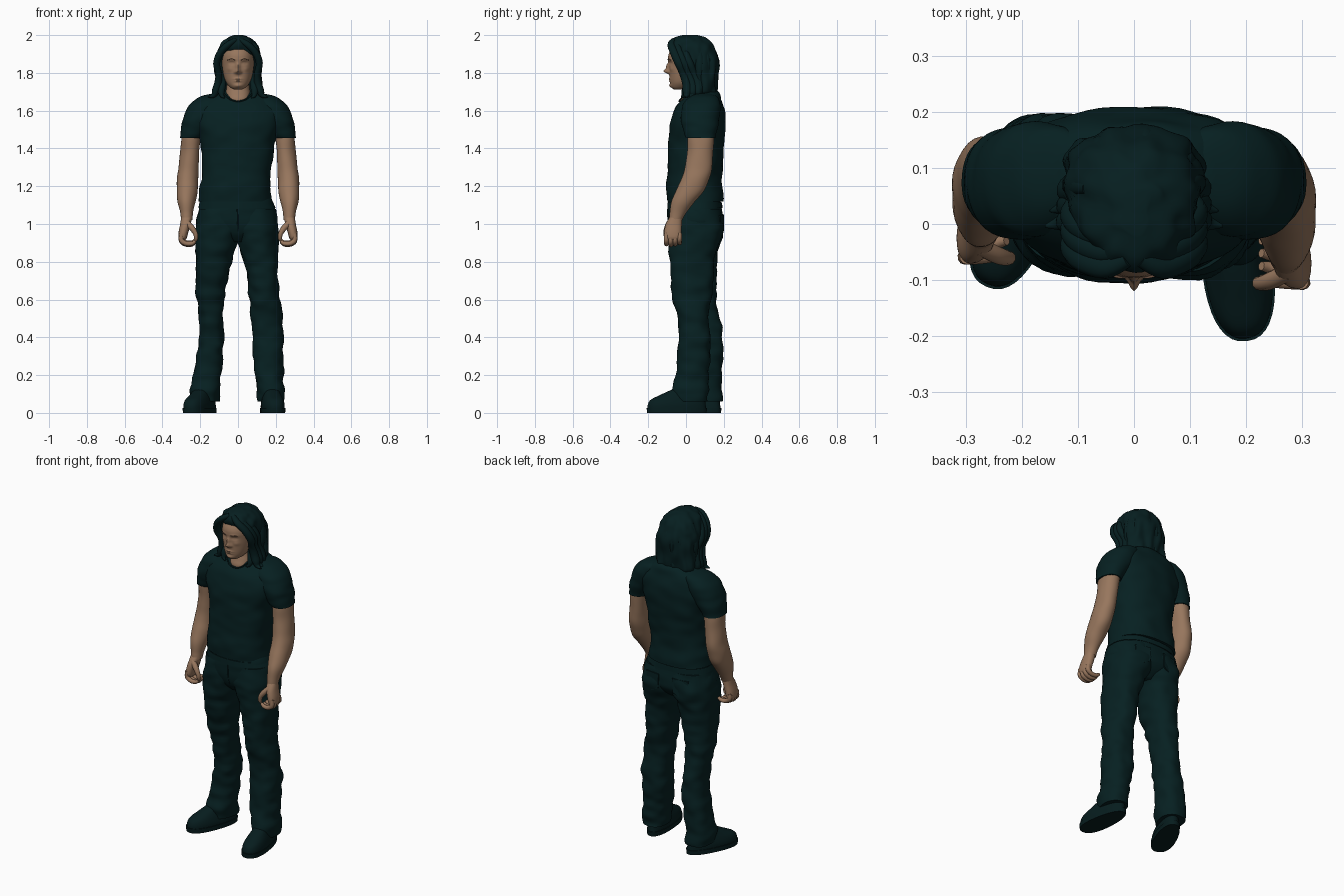
import bpy, bmesh, math
from mathutils import Vector, noise


def material(name, rgb):
    m = bpy.data.materials.new(name)
    m.diffuse_color = (*rgb, 1)
    return m


CLOTH = material("dark teal cloth", (0.002, 0.0145, 0.0155))
HAIR = material("dark teal hair", (0.002, 0.0135, 0.0145))
LEATHER = material("dark shoe leather", (0.002, 0.012, 0.013))
SKIN = material("skin", (0.31, 0.182, 0.11))
BROWN = material("brow brown", (0.17, 0.095, 0.06))


def spline(rows, sub):
    """Catmull-Rom interpolation through rows of numbers."""
    out = []
    for i in range(len(rows) - 1):
        a, b, c, d = (rows[max(i - 1, 0)], rows[i], rows[i + 1], rows[min(i + 2, len(rows) - 1)])
        for k in range(sub):
            t = k / sub
            out.append([0.5 * (2 * q + (r - p) * t + (2 * p - 5 * q + 4 * r - s) * t * t
                               + (3 * q - p - 3 * r + s) * t ** 3) for p, q, r, s in zip(a, b, c, d)])
    out.append(list(rows[-1]))
    return out


def skin_rings(name, rings, mat, angle=50):
    """Join rings of points into a closed smooth surface."""
    bm = bmesh.new()
    loops = [[bm.verts.new(p) for p in ring] for ring in rings]
    n = len(loops[0])
    for a, b in zip(loops, loops[1:]):
        for i in range(n):
            bm.faces.new((a[i], a[(i + 1) % n], b[(i + 1) % n], b[i]))
    bm.faces.new(loops[0])
    bm.faces.new(loops[-1])
    bmesh.ops.recalc_face_normals(bm, faces=bm.faces)
    me = bpy.data.meshes.new(name)
    bm.to_mesh(me)
    bm.free()
    me.materials.append(mat)
    ob = bpy.data.objects.new(name, me)
    bpy.context.collection.objects.link(ob)
    me.shade_smooth()
    me.set_sharp_from_angle(angle=math.radians(angle))
    return ob


def loft(name, rows, mat, n=40, p=2.3, sub=6, fold=0, freq=(9, 26), warp=None):
    """Stack of rounded rings; each row is z, x min, x max, y min, y max."""
    rings = []
    for z, x0, x1, y0, y1 in spline(rows, sub):
        ring = []
        for i in range(n):
            t = 2 * math.pi * i / n
            c, s = math.cos(t), math.sin(t)
            ux = math.copysign(abs(c) ** (2 / p), c)
            uy = math.copysign(abs(s) ** (2 / p), s)
            x, y = (x0 + x1 + ux * (x1 - x0)) / 2, (y0 + y1 + uy * (y1 - y0)) / 2
            f = fold * noise.noise(Vector((x * freq[0], y * freq[0], z * freq[1]))) if fold else 0
            v = Vector((x + f * c, y + f * s, z))
            ring.append(warp(v) if warp else v)
        rings.append(ring)
    return skin_rings(name, rings, mat)


def tube(name, pts, mat, n=10, sub=5, flat=1.0):
    """Tapered round tube; each point is x, y, z, radius."""
    path = spline(pts, sub)
    rings = []
    for i, q in enumerate(path):
        a, b = path[max(i - 1, 0)], path[min(i + 1, len(path) - 1)]
        d = (Vector(b[:3]) - Vector(a[:3])).normalized()
        u = d.cross(Vector((0.3, 1, 0.1))).normalized()
        w = d.cross(u)
        rings.append([Vector(q[:3]) + q[3] * (u * math.cos(t) * flat + w * math.sin(t))
                      for t in (2 * math.pi * k / n for k in range(n))])
    return skin_rings(name, rings, mat, 80)


# Shirt body and collar
loft("shirt_body", [
    (1.705, -.085, .085, .04, .165), (1.69, -.13, .13, .01, .178), (1.66, -.19, .19, -.022, .188),
    (1.60, -.235, .235, -.062, .203), (1.52, -.225, .225, -.085, .207), (1.44, -.20, .195, -.092, .205),
    (1.35, -.19, .185, -.095, .195), (1.25, -.192, .172, -.10, .19), (1.18, -.205, .172, -.105, .195),
    (1.12, -.207, .18, -.098, .20)], CLOTH, n=64, p=2.4, fold=.007, freq=(11, 16))
tube("collar", [(s * x, y, z, .004) for s, x, y, z in (
    (-1, .085, .05, 1.702), (-1, .07, -.004, 1.684), (-1, .04, -.029, 1.66), (1, 0, -.036, 1.65),
    (1, .04, -.029, 1.66), (1, .07, -.004, 1.684), (1, .085, .05, 1.702))], CLOTH)

# Jeans: hips, belt, fly and back pockets
loft("jeans_hips", [(1.15, -.195, .172, -.09, .18), (1.08, -.208, .198, -.097, .19),
                    (1.0, -.218, .205, -.092, .197), (.95, -.15, .14, -.078, .18),
                    (.905, -.05, .05, -.04, .13)], CLOTH, n=56, fold=.004)
loft("belt", [(1.115, -.204, .186, -.098, .191), (1.085, -.21, .199, -.099, .193)], CLOTH, n=56, sub=2)
tube("fly_seam", [(-.003, -.096, 1.08, .004), (-.002, -.094, 1.02, .004), (0, -.083, .96, .003)], CLOTH)
for s in (-1, 1):
    pocket = [(s * a, b) for a, b in ((.045, 1.05), (.14, 1.045), (.138, .965), (.095, .94), (.05, .965))]
    skin_rings("back_pocket", [[Vector((x, y - abs(x) ** 2 * 1.1, z)) for x, z in pocket]
                               for y in (.195, .203)], CLOTH, 30)

# Trouser legs, one set forward and one set back
loft("left_leg", [
    (1.08, -.06, .197, -.085, .18), (.98, -.035, .212, -.096, .2), (.9, .002, .214, -.09, .175),
    (.8, .03, .213, -.085, .152), (.7, .05, .213, -.08, .14), (.6, .06, .22, -.07, .132),
    (.5, .066, .235, -.045, .12), (.4, .075, .24, -.038, .13), (.3, .075, .235, -.05, .13),
    (.2, .09, .24, -.055, .12), (.11, .102, .245, -.074, .118), (.06, .105, .243, -.055, .115)],
    CLOTH, fold=.012, freq=(12, 20))
loft("right_leg", [
    (1.08, -.205, .06, -.085, .18), (.98, -.226, .035, -.094, .2), (.9, -.23, -.004, -.085, .18),
    (.8, -.225, -.035, -.07, .165), (.7, -.22, -.055, -.045, .16), (.6, -.218, -.073, -.02, .162),
    (.5, -.205, -.08, 0, .18), (.4, -.205, -.076, .018, .193), (.3, -.218, -.08, .028, .196),
    (.2, -.24, -.09, .02, .192), (.11, -.252, -.098, .008, .192), (.06, -.247, -.1, .02, .19)],
    CLOTH, fold=.012, freq=(12, 20))


# Shoes: narrow heel, broad toe, with a welted sole
def foot_shape(v):
    return Vector((v.x * (1.03 - v.y * .75), v.y, v.z))


for side, loc, yaw in (("left", (.181, -.047, 0), 7), ("right", (-.199, .038, 0), -23)):
    parts = [loft(side + "_shoe", [(.02, -.057, .057, -.158, .155), (.045, -.057, .057, -.156, .152),
                                   (.07, -.052, .052, -.14, .148), (.095, -.045, .045, -.09, .14),
                                   (.12, -.038, .038, -.035, .13), (.14, -.03, .03, .02, .12)],
                  LEATHER, p=2.35, warp=foot_shape),
             loft(side + "_sole", [(0, -.06, .06, -.16, .157), (.027, -.061, .061, -.163, .16)],
                  LEATHER, p=2.35, sub=1, warp=foot_shape)]
    for ob in parts:
        ob.location = loc
        ob.rotation_euler.z = math.radians(yaw)

# Sleeves, arms and hands; the right arm hangs a little further back
for side, s, back in (("left", 1, 0), ("right", -1, .045)):
    def place(v):
        return Vector((v.x * s, v.y + back * min(1, max(0, (1.46 - v.z) / .4)), v.z))

    loft(side + "_sleeve", [
        (1.69, .09, .14, .06, .13), (1.672, .07, .205, .02, .168), (1.625, .08, .262, -.02, .18),
        (1.56, .11, .291, -.028, .178), (1.51, .15, .301, -.018, .165), (1.455, .187, .308, -.002, .155)],
        CLOTH, fold=.006, p=2.15, warp=place)
    loft(side + "_arm", [
        (1.54, .19, .285, .02, .145), (1.45, .197, .30, .01, .148), (1.38, .203, .304, .004, .146),
        (1.3, .21, .314, -.005, .138), (1.24, .212, .324, -.025, .122), (1.18, .215, .325, -.052, .098),
        (1.12, .225, .32, -.077, .05), (1.06, .237, .307, -.088, .005), (1.02, .24, .301, -.092, -.02)],
        SKIN, n=32, p=2.1, fold=.005, freq=(14, 9), warp=place)
    loft(side + "_palm", [
        (1.04, .243, .30, -.085, -.02), (1.0, .25, .306, -.107, -.022), (.96, .262, .314, -.115, -.024),
        (.93, .27, .316, -.114, -.026), (.915, .278, .31, -.105, -.035)], SKIN, n=24, warp=place)
    for k in range(4):
        y = -.104 + .023 * k + back
        drop = (.004, 0, .003, .01)[k]
        tube(side + "_finger", [(s * .298, y, .95, .013), (s * .30, y, .91 + drop, .0135),
                                (s * .275, y, .892 + drop, .0125), (s * .245, y + .003, .892 + drop, .0115),
                                (s * .227, y + .006, .905 + drop, .008)], SKIN)
    tube(side + "_thumb", [(s * .275, -.085 + back, 1.01, .016), (s * .245, -.1 + back, .98, .016),
                           (s * .226, -.106 + back, .95, .013), (s * .222, -.104 + back, .925, .011),
                           (s * .225, -.1 + back, .91, .006)], SKIN)

# Neck and head, with facial relief: x, z, x spread, z spread, push forward
loft("neck", [(1.625, -.06, .06, -.026, .14), (1.66, -.066, .066, -.028, .13),
              (1.69, -.066, .066, -.018, .12), (1.73, -.06, .06, -.008, .12),
              (1.8, -.06, .06, -.01, .12)], SKIN)
RELIEF = [(0, 1.808, .013, .012, .028), (0, 1.832, .01, .02, .016), (0, 1.768, .022, .005, .006),
          (0, 1.756, .018, .004, .006), (0, 1.732, .02, .01, .008)]
for s in (-1, 1):
    RELIEF += [(s * .033, 1.852, .015, .008, -.009), (s * .033, 1.87, .022, .006, .004),
               (s * .033, 1.851, .009, .005, .005), (s * .016, 1.803, .006, .006, .006),
               (s * .045, 1.82, .014, .012, .004)]


def face(v):
    if v.y < .01:
        v.y -= sum(d * math.exp(-((v.x - x) / sx) ** 2 - ((v.z - z) / sz) ** 2)
                   for x, z, sx, sz, d in RELIEF)
    return v


loft("head", [(1.713, -.024, .024, -.065, -.02), (1.725, -.043, .043, -.078, .03),
              (1.75, -.063, .063, -.084, .07), (1.79, -.077, .077, -.087, .11),
              (1.84, -.084, .084, -.09, .13), (1.89, -.083, .083, -.094, .13),
              (1.93, -.072, .072, -.075, .12), (1.96, -.045, .045, -.04, .09)],
     SKIN, n=112, p=2.2, sub=10, warp=face)
for s in (-1, 1):
    tube("eyebrow", [(s * .016, -.096, 1.868, .0015), (s * .034, -.093, 1.873, .0025),
                     (s * .055, -.08, 1.868, .0015)], BROWN, n=6)

# Hair: full cap set behind the face, then wavy locks round it
loft("hair_cap", [
    (1.675, -.105, .10, .065, .15), (1.70, -.125, .118, .05, .163), (1.75, -.122, .12, .035, .168),
    (1.80, -.118, .118, .01, .172), (1.85, -.12, .122, -.015, .172), (1.885, -.118, .12, -.045, .168),
    (1.92, -.108, .112, -.078, .158), (1.955, -.09, .095, -.084, .14), (1.985, -.058, .062, -.06, .105),
    (2.0, -.02, .025, -.02, .06)], HAIR, n=72, p=2.2, fold=.014, freq=(28, 11))
for s in (-1, 1):
    # front locks sweep from the parting down beside the cheeks
    for k in range(3):
        b = .028 * k
        tube("front_lock", [(s * .012, -.062 + b, 1.974, .015), (s * .052, -.078 + b, 1.95, .02),
                            (s * .094, -.062 + b, 1.905, .022), (s * .113, -.038 + b, 1.85, .022),
                            (s * .102, -.015 + b, 1.795, .02), (s * .106, .003 + b, 1.745, .024),
                            (s * .118, .006 + b, 1.705, .024), (s * (.13 - .004 * k), .002 + b, 1.68, .015),
                            (s * (.158 - .008 * k), -.004 + b, 1.672, .003)], HAIR, flat=.85)
    # inner curls cover the sides of the neck
    tube("neck_curl", [(s * .088, .0, 1.80, .008), (s * .08, .01, 1.755, .018), (s * .088, -.002, 1.71, .02),
                       (s * .085, -.014, 1.68, .012), (s * .07, -.024, 1.668, .003)], HAIR)
    # back locks fall to the shoulders
    for k in range(4):
        a = math.radians(12 + 22 * k)
        c, d = s * math.cos(a), math.sin(a)
        tip = 1.665 + .012 * (k % 2)
        tube("back_lock", [(c * .085, .05 + d * .07, 1.95, .012), (c * .106, .05 + d * .1, 1.88, .022),
                           (c * .113, .05 + d * .103, 1.82, .022), (c * .105, .05 + d * .09, 1.765, .02),
                           (c * .118, .05 + d * .098, 1.715, .02), (c * .115, .05 + d * .1, tip + .02, .014),
                           (c * .128, .05 + d * .112, tip, .003)], HAIR, flat=.8)
